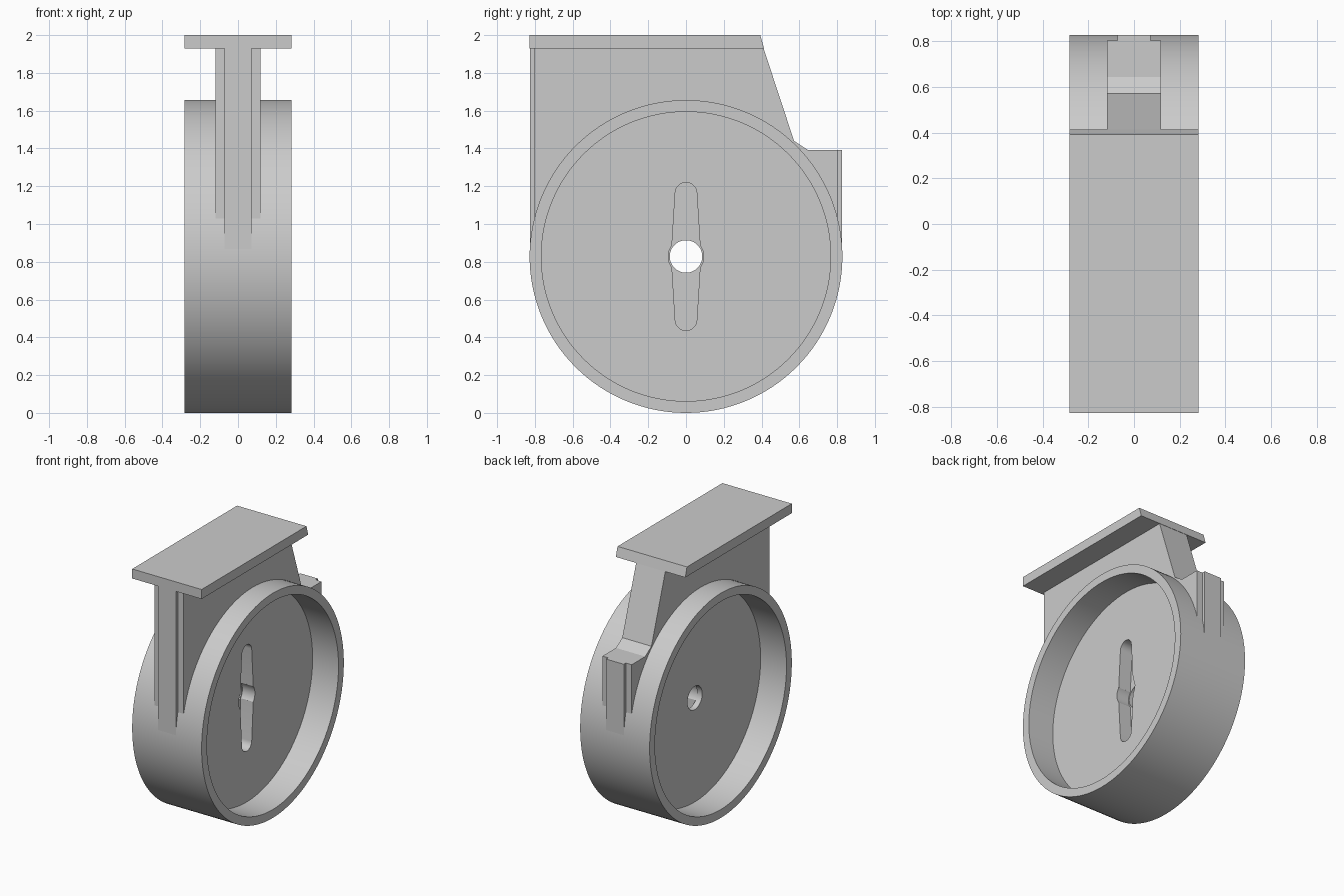
import bpy, bmesh, math

cube = bpy.data.objects.get("Cube")
if cube:
    bpy.data.objects.remove(cube, do_unlink=True)

R, RI, CZ = 0.828, 0.766, 0.828      # wheel radius, inner radius, centre height
HALF = 0.283                         # half width of the rim and the plate
WEB, DISC = 0.119, 0.072             # half thickness of the bracket and of the disc

grey = bpy.data.materials.new("plain grey")
grey.use_nodes = True
colour = (0.6, 0.6, 0.6, 1)
grey.diffuse_color = colour
grey.node_tree.nodes["Principled BSDF"].inputs["Base Color"].default_value = colour


def arc(radius, start, end, steps, cz=CZ):
    """Points (y, z) along an arc, angles in degrees."""
    angles = [math.radians(start + (end - start) * i / steps) for i in range(steps + 1)]
    return [(radius * math.cos(a), cz + radius * math.sin(a)) for a in angles]


def circle(radius, steps=128):
    return arc(radius, 0, 360, steps)[:-1]


def make_object(name, bm):
    bmesh.ops.recalc_face_normals(bm, faces=bm.faces)
    mesh = bpy.data.meshes.new(name)
    bm.to_mesh(mesh)
    bm.free()
    obj = bpy.data.objects.new(name, mesh)
    bpy.context.collection.objects.link(obj)
    mesh.materials.append(grey)
    return obj


def prism(name, profile, x0, x1):
    """Extrude a (y, z) profile along x."""
    bm = bmesh.new()
    face = bm.faces.new([bm.verts.new((x0, y, z)) for y, z in profile])
    new = bmesh.ops.extrude_face_region(bm, geom=[face])["geom"]
    verts = [v for v in new if isinstance(v, bmesh.types.BMVert)]
    bmesh.ops.translate(bm, verts=verts, vec=(x1 - x0, 0, 0))
    # Close the starting side if the extrusion consumed it
    if not any(all(v.co.x == verts[0].co.x - (x1 - x0) for v in f.verts) for f in bm.faces):
        bmesh.ops.holes_fill(bm, edges=[e for e in bm.edges if e.is_boundary], sides=0)
    return make_object(name, bm)


def activate(obj):
    bpy.ops.object.select_all(action="DESELECT")
    obj.select_set(True)
    bpy.context.view_layer.objects.active = obj


def smooth(obj):
    activate(obj)
    bpy.ops.object.shade_smooth_by_angle(angle=math.radians(30))


def cut(obj, cutter):
    mod = obj.modifiers.new("cut", "BOOLEAN")
    mod.operation, mod.solver, mod.object = "DIFFERENCE", "EXACT", cutter
    activate(obj)
    bpy.ops.object.modifier_apply(modifier=mod.name)
    bpy.data.objects.remove(cutter, do_unlink=True)


# Rim: square-section ring swept round the x axis
bm = bmesh.new()
section = [(-HALF, R), (HALF, R), (HALF, RI), (-HALF, RI)]
loops = [[bm.verts.new((x, y, z)) for y, z in circle(r)] for x, r in section]
for a, b in zip(loops, loops[1:] + loops[:1]):
    for i in range(len(a)):
        j = (i + 1) % len(a)
        bm.faces.new((a[i], a[j], b[j], b[i]))
smooth(make_object("rim", bm))

# Thin disc with a horn-shaped pocket on one side and a through hole
disc = prism("web_disc", circle(0.79), -DISC, DISC)
tip, reach = 0.057, 0.335
horn = (arc(tip, 5, 175, 16, CZ + reach) + [(-0.078, CZ)]
        + arc(tip, 185, 355, 16, CZ - reach) + [(0.078, CZ)])
POCKET = -0.03
cut(disc, prism("horn_cutter", horn, POCKET, 0.3))
cut(disc, prism("hub_cutter", circle(0.094, 48), POCKET, 0.3))
cut(disc, prism("hole_cutter", circle(0.086, 48), -0.3, 0.3))
smooth(disc)

# Bracket: upright web above the rim, its lower edge buried in the ring
SIDE = 0.803
low = math.degrees(math.acos(0.79 / SIDE))
prism("bracket_web", arc(0.79, low, 180 - low, 48)
      + [(-SIDE, CZ + 0.03), (-SIDE, 1.95), (0.404, 1.95), (0.572, 1.44),
         (0.645, 1.392), (SIDE, 1.392), (SIDE, CZ + 0.03)], -WEB, WEB)

# Raised centre strips that run down tangent to the rim
for name, sign, top in (("front_strip", -1, 1.95), ("back_strip", 1, 1.392)):
    strip = [(sign * y, z) for y, z in
             ((0.79, CZ), (R - 0.001, CZ), (R - 0.001, top), (0.79, top))]
    prism(name, strip, -DISC, DISC)

# Mounting plate with a slanted back end
prism("mounting_plate", [(-R, 1.93), (0.413, 1.93), (0.393, 2), (-R, 2)], -HALF, HALF)
